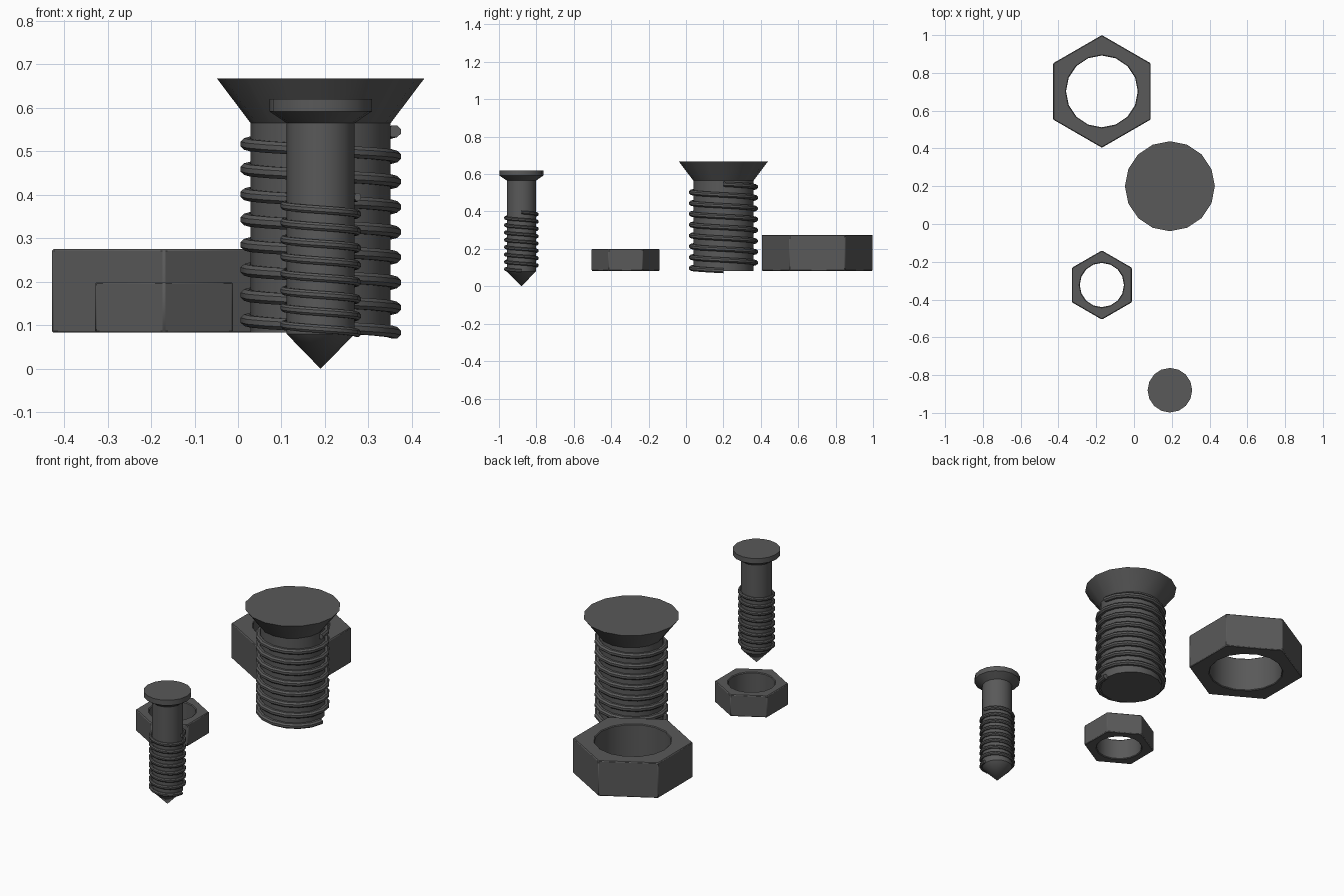
import bpy, bmesh
from math import cos, sin, pi, radians

SIDES = 16
cube = bpy.data.objects.get("Cube")
if cube:
    bpy.data.objects.remove(cube, do_unlink=True)

steel = bpy.data.materials.new("dark_steel")
steel.use_nodes = True
colour = (0.1, 0.1, 0.1, 1)
steel.diffuse_color = colour
steel.node_tree.nodes["Principled BSDF"].inputs["Base Color"].default_value = colour


def finish(name, bm, location):
    """Turn a bmesh into a named, smooth shaded object."""
    bmesh.ops.recalc_face_normals(bm, faces=bm.faces)
    mesh = bpy.data.meshes.new(name)
    bm.to_mesh(mesh)
    bm.free()
    mesh.materials.append(steel)
    obj = bpy.data.objects.new(name, mesh)
    bpy.context.collection.objects.link(obj)
    obj.location = location
    bpy.ops.object.select_all(action="DESELECT")
    bpy.context.view_layer.objects.active = obj
    obj.select_set(True)
    bpy.ops.object.shade_smooth_by_angle(angle=radians(30))
    return obj


def ring(bm, radius, z, sides=SIDES, turn=0.0):
    return [bm.verts.new((radius * cos(turn + 2 * pi * i / sides),
                          radius * sin(turn + 2 * pi * i / sides), z))
            for i in range(sides)]


def bridge(bm, a, b):
    n = len(a)
    for i in range(n):
        bm.faces.new((a[i], a[(i + 1) % n], b[(i + 1) % n], b[i]))


def lathe(name, profile, location):
    """Stack rings of (radius, height) and close both ends."""
    bm = bmesh.new()
    rings = [ring(bm, r, z) for r, z in profile]
    for a, b in zip(rings, rings[1:]):
        bridge(bm, a, b)
    bm.faces.new(rings[0])
    bm.faces.new(rings[-1])
    bmesh.ops.remove_doubles(bm, verts=bm.verts, dist=0.0005)
    return finish(name, bm, location)


def thread(name, radius, top, bottom, half_depth, half_height, location, turns=8):
    """Sweep an eight sided section down a helix."""
    bm = bmesh.new()
    steps = turns * SIDES
    sections = []
    for s in range(steps + 1):
        a = 2 * pi * s / SIDES
        z = top + (bottom - top) * s / steps
        section = []
        for k in range(8):
            t = 2 * pi * (k + 0.5) / 8
            r = radius + half_depth * cos(t)
            section.append(bm.verts.new((r * cos(a), r * sin(a), z + half_height * sin(t))))
        sections.append(section)
    for a, b in zip(sections, sections[1:]):
        bridge(bm, a, b)
    bm.faces.new(sections[0])
    bm.faces.new(sections[-1])
    return finish(name, bm, location)


def nut(name, radius, hole, bottom, top, location):
    """Hexagonal ring with slightly broken edges."""
    bm = bmesh.new()
    edges = []
    for loop in (ring(bm, radius, bottom, 6, pi / 2), ring(bm, hole, bottom)):
        edges += [bm.edges.new((loop[i - 1], loop[i])) for i in range(len(loop))]
    bmesh.ops.triangle_fill(bm, edges=edges, use_beauty=True)
    result = bmesh.ops.extrude_face_region(bm, geom=bm.faces[:], use_keep_orig=True)
    moved = [v for v in result["geom"] if isinstance(v, bmesh.types.BMVert)]
    bmesh.ops.translate(bm, verts=moved, vec=(0, 0, top - bottom))
    obj = finish(name, bm, location)
    bevel = obj.modifiers.new("broken_edges", "BEVEL")
    bevel.width = 0.004
    bevel.segments = 1
    bevel.limit_method = "ANGLE"
    bevel.angle_limit = radians(40)
    return obj


# Large countersunk bolt
large = (0.19, 0.2, 0)
lathe("large_bolt_body", [(0.161, 0.083), (0.161, 0.565), (0.238, 0.667)], large)
thread("large_bolt_thread", 0.17, 0.546, 0.083, 0.0155, 0.0145, large)

# Small pointed screw
small = (0.19, -0.88, 0)
lathe("small_screw_body",
      [(0, 0), (0.078, 0.08), (0.078, 0.565), (0.118, 0.592), (0.118, 0.62)], small)
thread("small_screw_thread", 0.085, 0.395, 0.082, 0.008, 0.0098, small)

# Hexagonal nuts
nut("large_nut", 0.298, 0.19, 0.083, 0.275, (-0.17, 0.702, 0))
nut("small_nut", 0.183, 0.117, 0.083, 0.2, (-0.17, -0.323, 0))
